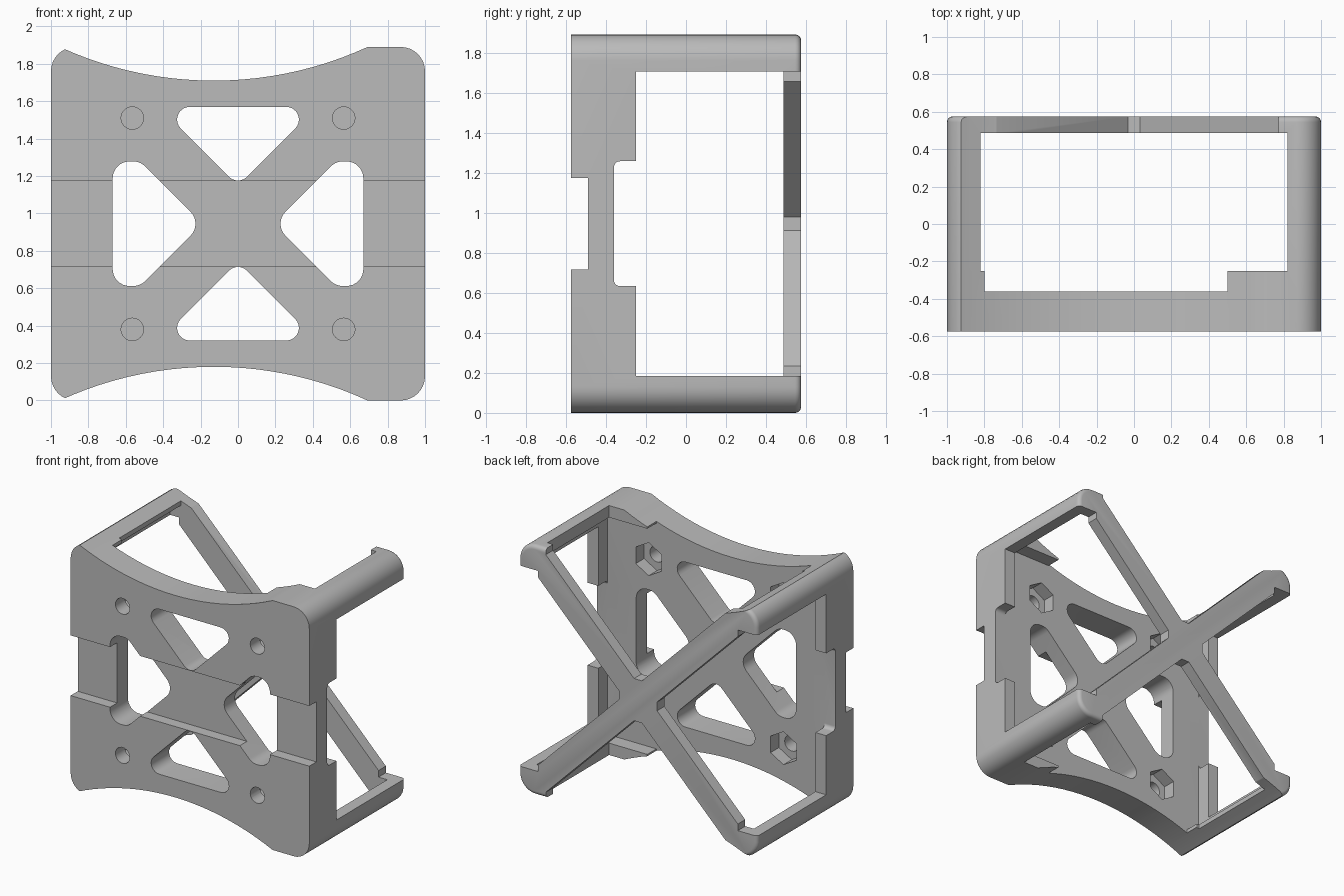
import bpy, bmesh, math
from mathutils import Vector

cube = bpy.data.objects.get("Cube")
if cube:
    bpy.data.objects.remove(cube, do_unlink=True)

MID = 0.945                      # height of the centre of the frame
FRONT, PLATE, RIM, BACK, END = -0.575, -0.36, -0.25, 0.487, 0.575

grey = bpy.data.materials.new("plain_grey")
grey.use_nodes = True
grey.diffuse_color = (0.5, 0.5, 0.5, 1)
grey.node_tree.nodes["Principled BSDF"].inputs["Base Color"].default_value = (0.5, 0.5, 0.5, 1)


def rounded(points, radius, steps=8):
    """Round the corners of a counter-clockwise convex outline."""
    pts = [Vector(p) for p in points]
    out = []
    for i, p in enumerate(pts):
        a = (p - pts[i - 1]).normalized()
        b = (pts[(i + 1) % len(pts)] - p).normalized()
        n1, n2 = Vector((a.y, -a.x)), Vector((b.y, -b.x))
        centre = p - (n1 + n2) * (radius / (1 + n1.dot(n2)))
        out += [centre + n1.slerp(n2, k / steps) * radius for k in range(steps + 1)]
    return out


def rect(x0, x1, z0, z1):
    return [(x0, z0), (x1, z0), (x1, z1), (x0, z1)]


def disc(x, z, r, sides, turn=0.0):
    return [(x + r * math.cos(turn + math.tau * k / sides),
             z + r * math.sin(turn + math.tau * k / sides)) for k in range(sides)]


def turned(points, quarter):
    """Turn an outline about the frame centre by quarter turns."""
    c, s = ((1, 0), (0, 1), (-1, 0), (0, -1))[quarter]
    return [(c * x - s * z, MID + s * x + c * z) for x, z in points]


def prism(name, outline, y0, y1, along="Y", back_bevel=0.0):
    """Extrude an (x, z) outline along y, or a (y, z) outline along x."""
    bm = bmesh.new()
    if along == "Y":
        verts = [bm.verts.new((u, y0, v)) for u, v in outline]
        move = (0, y1 - y0, 0)
    else:
        verts = [bm.verts.new((y0, u, v)) for u, v in outline]
        move = (y1 - y0, 0, 0)
    ext = bmesh.ops.extrude_face_region(bm, geom=[bm.faces.new(verts)], use_keep_orig=True)
    moved = [g for g in ext["geom"] if isinstance(g, bmesh.types.BMVert)]
    bmesh.ops.translate(bm, verts=moved, vec=move)
    bmesh.ops.recalc_face_normals(bm, faces=bm.faces)
    if back_bevel:
        edges = [e for e in bm.edges if all(v.co.y > y1 - 1e-4 for v in e.verts)]
        bmesh.ops.bevel(bm, geom=edges, offset=back_bevel, segments=4, profile=0.5, affect="EDGES")
    mesh = bpy.data.meshes.new(name)
    bm.to_mesh(mesh)
    bm.free()
    obj = bpy.data.objects.new(name, mesh)
    obj.data.materials.append(grey)
    bpy.context.collection.objects.link(obj)
    return obj


# Solid block with rounded corners
frame = prism("frame", rounded(rect(-1, 1, 0, 2 * MID), 0.13), FRONT, END, back_bevel=0.03)
bpy.context.view_layer.objects.active = frame


def cut(outline, y0, y1, along="Y"):
    tool = prism("cutter", outline, y0, y1, along)
    tool.hide_render = True
    mod = frame.modifiers.new("cut", "BOOLEAN")
    mod.operation, mod.solver, mod.object = "DIFFERENCE", "EXACT", tool
    bpy.ops.object.modifier_apply(modifier=mod.name)
    bpy.data.objects.remove(tool, do_unlink=True)


# Curved scoops along top and bottom
for side in (1, -1):
    cut(disc(-0.13, MID + side * 2.735, 1.97, 160), -1, 1)

# Hollow inside, leaving angled corner posts
cut(rounded(rect(-0.91, 0.91, 0.09, 2 * MID - 0.09), 0.05), PLATE, BACK)

# Openings through top and bottom
cut(rect(-0.82, 0.82, -0.5, 2.5), RIM, BACK)
cut(rect(-0.8, 0.5, -0.5, 2.5), PLATE, BACK)

# Openings through the sides, with the notch behind the plate
cut(rect(RIM, BACK, 0.185, 2 * MID - 0.185), -1.5, 1.5, "X")
cut(rounded(rect(PLATE, 0.2, MID - 0.312, MID + 0.312), 0.03), -1.5, 1.5, "X")

# Back face reduced to crossed bars with corner blocks
side_gap = [(0.16, -0.033), (0.837, -0.71), (0.837, -0.76), (1.5, -0.76),
            (1.5, 0.76), (0.837, 0.76), (0.837, 0.71), (0.16, 0.033)]
end_gap = [(0.16, -0.033), (0.9, -0.773), (1.5, -0.773),
           (1.5, 0.773), (0.9, 0.773), (0.16, 0.033)]
for quarter in range(4):
    cut(turned(end_gap if quarter % 2 else side_gap, quarter), BACK, 1)

# Windows in the front plate
side_window = rounded([(0.19, 0), (0.523, -0.333), (0.67, -0.333), (0.67, 0.333), (0.523, 0.333)], 0.09)
end_window = rounded([(0.203, 0), (0.625, -0.422), (0.625, 0.422)], 0.068)
for quarter in range(4):
    cut(turned(end_window if quarter % 2 else side_window, quarter), -1, -0.3)

# Strap groove across the front
cut(rect(-1, -0.49, MID - 0.228, MID + 0.228), -1.5, 1.5, "X")

# Screw holes with hexagonal nut pockets
for sx in (1, -1):
    for sz in (1, -1):
        x, z = sx * 0.565, MID + sz * 0.565
        cut(disc(x, z, 0.06, 32), -1, -0.3)
        cut(disc(x, z, 0.125, 6, math.pi / 6), -0.46, -0.3)

frame.select_set(True)
bpy.ops.object.shade_smooth_by_angle(angle=math.radians(30))
